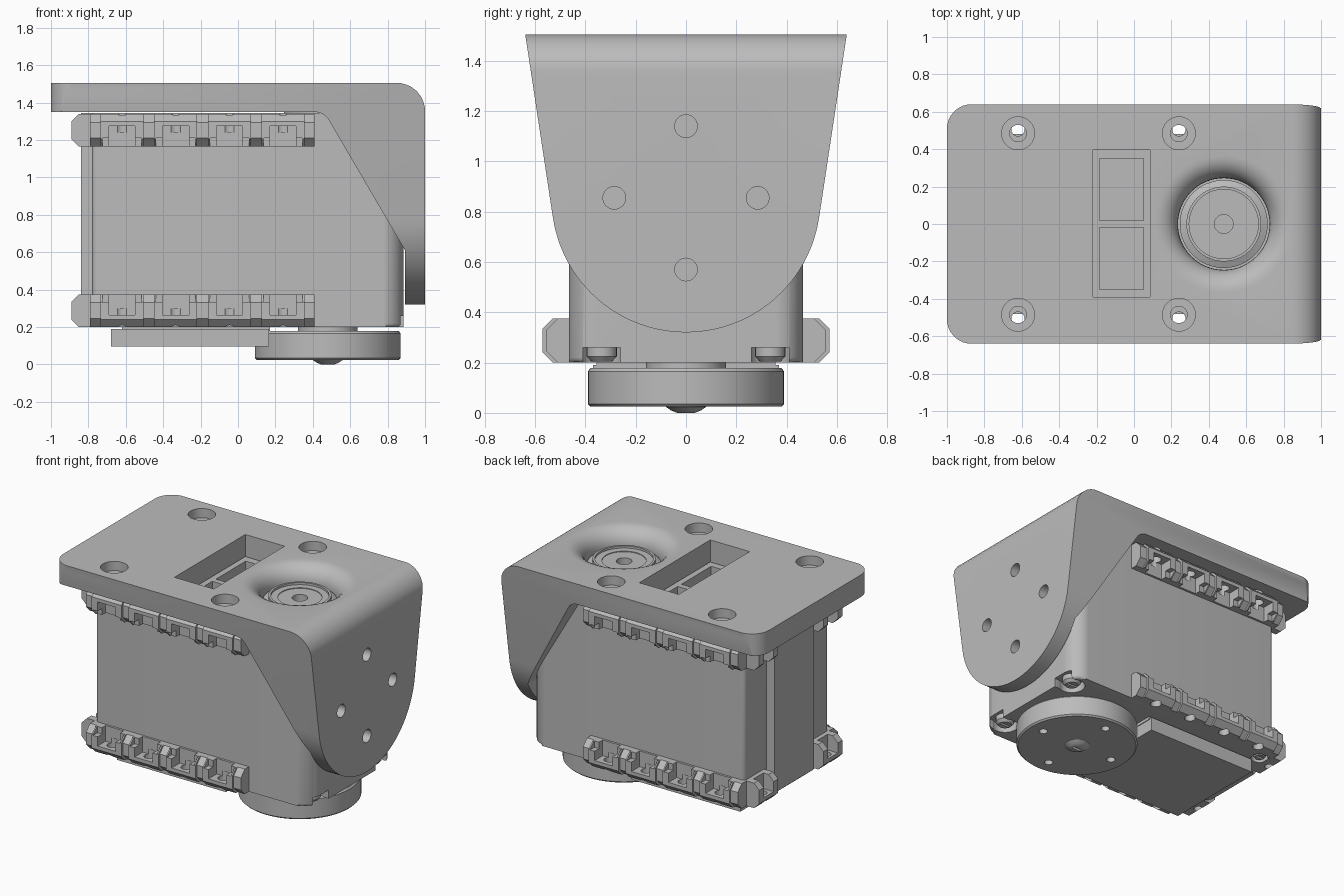
import bpy, bmesh, math
from mathutils import Vector, Matrix

if "Cube" in bpy.data.objects:
    bpy.data.objects.remove(bpy.data.objects["Cube"])

grey = bpy.data.materials.new("plain_grey")
grey.use_nodes = True
COLOUR = (0.5, 0.5, 0.5, 1)
grey.diffuse_color = COLOUR
grey.node_tree.nodes["Principled BSDF"].inputs["Base Color"].default_value = COLOUR


def finish(name, bm):
    bmesh.ops.recalc_face_normals(bm, faces=bm.faces)
    mesh = bpy.data.meshes.new(name)
    bm.to_mesh(mesh)
    bm.free()
    mesh.materials.append(grey)
    obj = bpy.data.objects.new(name, mesh)
    bpy.context.collection.objects.link(obj)
    return obj


def rounded(corners, steps=8):
    """Outline from (a, b, radius) corners, each replaced by an arc."""
    out = []
    for i, (a, b, r) in enumerate(corners):
        p = Vector((a, b))
        if r == 0:
            out.append((a, b))
            continue
        u = (Vector(corners[i - 1][:2]) - p).normalized()
        v = (Vector(corners[(i + 1) % len(corners)][:2]) - p).normalized()
        half = u.angle(v) / 2
        c = p + (u + v).normalized() * r / math.sin(half)
        s, e = p + u * r / math.tan(half) - c, p + v * r / math.tan(half) - c
        for k in range(steps + 1):
            out.append(tuple(c + s.lerp(e, k / steps).normalized() * r))
    return out


def prism(name, outline, axis, lo, hi, bottom_bevel=0):
    """Extrude an outline along an axis."""
    place = {"X": lambda a, b, c: (c, a, b),
             "Y": lambda a, b, c: (a, c, b),
             "Z": lambda a, b, c: (a, b, c)}[axis]
    bm = bmesh.new()
    rings = [[bm.verts.new(place(a, b, c)) for a, b in outline] for c in (lo, hi)]
    n = len(outline)
    caps = [bm.faces.new(r) for r in rings]
    for i in range(n):
        j = (i + 1) % n
        bm.faces.new((rings[0][i], rings[0][j], rings[1][j], rings[1][i]))
    if bottom_bevel:
        bmesh.ops.bevel(bm, geom=list(caps[0].edges), offset=bottom_bevel,
                        segments=3, profile=0.5, affect="EDGES")
    return finish(name, bm)


def box(name, x, y, z):
    return prism(name, [(x[0], y[0]), (x[1], y[0]), (x[1], y[1]), (x[0], y[1])], "Z", *z)


def rod(name, axis, centre, r, lo, hi, n=32):
    turn = [math.tau * i / n for i in range(n)]
    return prism(name, [(centre[0] + r * math.cos(t), centre[1] + r * math.sin(t))
                        for t in turn], axis, lo, hi)


def lathe(name, profile, centre, n=64):
    """Turn (radius, z) points, starting and ending on the axis."""
    bm = bmesh.new()
    verts = [bm.verts.new((r, 0, z)) for r, z in profile]
    edges = [bm.edges.new(pair) for pair in zip(verts, verts[1:])]
    bmesh.ops.spin(bm, geom=verts + edges, axis=(0, 0, 1), cent=(0, 0, 0),
                   angle=math.tau, steps=n, use_duplicate=False)
    bmesh.ops.remove_doubles(bm, verts=bm.verts, dist=0.0001)
    bmesh.ops.translate(bm, verts=bm.verts, vec=(*centre, 0))
    return finish(name, bm)


def combine(target, tool, operation="DIFFERENCE"):
    tool.hide_render = True
    mod = target.modifiers.new("boolean", "BOOLEAN")
    mod.object, mod.operation, mod.solver = tool, operation, "EXACT"
    bpy.context.view_layer.objects.active = target
    bpy.ops.object.modifier_apply(modifier=mod.name)
    bpy.data.objects.remove(tool)


def mirrored(obj, name, sy, sz, mid=0.77):
    """Copy reflected across y and across the motor's mid height."""
    copy = obj.copy()
    copy.data = obj.data.copy()
    copy.name = name
    up = Matrix.Translation((0, 0, mid))
    copy.data.transform(up @ Matrix.Diagonal((1, sy, sz, 1)) @ up.inverted())
    if sy * sz < 0:
        copy.data.flip_normals()
    bpy.context.collection.objects.link(copy)


AXLE = (0.48, 0)
CELLS = [-0.62, -0.333, -0.046, 0.24]
SIDES = (-1, 1)

# Bracket: bent plate with gussets, trimmed to a tapered outline
bracket = prism("bracket", rounded([
    (-1, 1.505, 0), (1, 1.505, 0.15), (1, 0.3, 0), (0.893, 0.3, 0),
    (0.893, 0.61, 0), (0.46, 1.35, 0.09), (-1, 1.35, 0)]), "Y", -0.7, 0.7)
start = math.radians(-8.7)
arc = [start - (math.pi + 2 * start) * i / 40 for i in range(41)]
outline = [(-0.64, 1.51), (0.64, 1.51)] + [
    (0.535 * math.cos(t), 0.855 + 0.535 * math.sin(t)) for t in arc]
combine(bracket, prism("taper", outline, "X", -1.1, 1.1), "INTERSECT")
combine(bracket, prism("corners", rounded([
    (-1, -0.64, 0.13), (1.1, -0.64, 0), (1.1, 0.64, 0), (-1, 0.64, 0.13)]),
    "Z", 0, 2), "INTERSECT")
for x in (CELLS[0], CELLS[-1]):
    for s in SIDES:
        combine(bracket, rod("bolt_hole", "Z", (x, s * 0.485), 0.045, 1.3, 1.6))
        combine(bracket, rod("counterbore", "Z", (x, s * 0.485), 0.088, 1.44, 1.6))
for k in range(4):
    t = k * math.pi / 2
    at = (0.285 * math.cos(t), 0.855 + 0.285 * math.sin(t))
    combine(bracket, rod("side_hole", "X", at, 0.045, 0.86, 1.1))
combine(bracket, box("window", (-0.22, 0.085), (-0.39, 0.395), (1.3, 1.6)))
flare = [(0.365 - 0.12 * math.cos(t), 1.385 + 0.12 * math.sin(t))
         for t in (i * math.pi / 16 for i in range(9))]
combine(bracket, lathe("flare", [(0, 1.25), (0.245, 1.25)] + flare
                       + [(0.365, 1.6), (0, 1.6)], AXLE))

# Motor body with a raised rear spine
body = prism("motor_body", rounded([
    (-0.78, -0.465, 0.025), (0.885, -0.465, 0.11), (0.885, 0.465, 0.11),
    (-0.78, 0.465, 0.025), (-0.78, 0.22, 0), (-0.84, 0.22, 0),
    (-0.84, -0.22, 0), (-0.78, -0.22, 0)]), "Z", 0.2, 1.345, 0.02)
for s in SIDES:
    y = sorted((s * 0.02, s * 0.35))
    combine(body, box("socket", (-0.185, 0.05), y, (1.2, 1.5)))
    combine(body, rod("front_recess", "Z", (0.805, s * 0.335), 0.085, 0.1, 0.26))
    combine(body, box("corner_notch", (0.8, 1), sorted((s * 0.26, s * 0.41)), (0.1, 0.26)))
    combine(body, rod("rear_recess", "Z", (-0.72, s * 0.4), 0.055, 0.1, 0.24))

# Case screws
for x, y, r in ((0.805, 0.335, 0.06), (-0.72, 0.4, 0.045)):
    for s in SIDES:
        screw = lathe("case_screw", [(0, 0.27), (r, 0.27), (r, 0.225),
                                     (r * 0.7, 0.205), (0, 0.205)], (x, s * y), 24)
        combine(screw, box("slot", (x - r * 0.6, x + r * 0.6),
                           (s * y - 0.008, s * y + 0.008), (0.19, 0.22)))

# Slotted mounting rails on the sides, and clips at the rear corners
def chamfered(inner, outer, c):
    d = c if outer > inner else -c
    return [(inner, 0.2), (outer - d, 0.2), (outer, 0.2 + c), (outer, 0.375 - c),
            (outer - d, 0.375), (inner, 0.375)]


rail = prism("side_rail", chamfered(0.45, 0.555, 0.045), "X", -0.79, 0.41)
for x in CELLS:
    combine(rail, prism("block", chamfered(0.45, 0.57, 0.04), "X",
                        x - 0.115, x + 0.115), "UNION")
for x in CELLS:
    combine(rail, box("pocket", (x - 0.07, x + 0.07), (0.48, 0.6), (0.265, 0.4)))
    combine(rail, box("wide_pocket", (x - 0.105, x + 0.105), (0.52, 0.6), (0.33, 0.4)))
    combine(rail, rod("nut_hole", "Z", (x, 0.505), 0.035, 0.1, 0.3, 24))

clip = prism("rear_clip", chamfered(-0.77, -0.89, 0.04), "Y", 0.25, 0.46)
combine(clip, box("pocket", (-1, -0.81), (0.3, 0.41), (0.265, 0.4)))
combine(clip, rod("nut_hole", "Z", (-0.84, 0.355), 0.03, 0.1, 0.3, 24))

for part in (rail, clip):
    for sy, sz in ((-1, 1), (1, -1), (-1, -1)):
        mirrored(part, part.name + "_copy", sy, sz)

# Bottom cover on a thin step
box("cover_step", (-0.62, 0.17), (-0.355, 0.355), (0.18, 0.22))
box("bottom_cover", (-0.68, 0.165), (-0.37, 0.37), (0.095, 0.19))

# Output disc with bolt holes and a domed centre screw
lathe("disc_neck", [(0, 0.15), (0.16, 0.15), (0.16, 0.25), (0, 0.25)], AXLE)
disc = lathe("output_disc", [(0, 0.025), (0.38, 0.025), (0.39, 0.035),
                             (0.39, 0.165), (0.38, 0.178), (0, 0.178)], AXLE)
for k in range(4):
    t = k * math.pi / 2
    at = (AXLE[0] + 0.285 * math.cos(t), 0.285 * math.sin(t))
    combine(disc, rod("disc_hole", "Z", at, 0.028, -0.1, 0.12, 20))
dome = lathe("disc_screw", [(0, 0.04), (0.08, 0.04), (0.08, 0.024), (0.06, 0.01),
                            (0.035, 0), (0, 0)], AXLE, 32)
combine(dome, box("slot", (0.445, 0.515), (-0.01, 0.01), (-0.1, 0.015)))

# Idler disc seen through the flared opening
lathe("idler_disc", [(0, 1.3), (0.235, 1.3), (0.235, 1.385), (0.2, 1.4),
                     (0.2, 1.42), (0.185, 1.42), (0.185, 1.405), (0.14, 1.405),
                     (0.14, 1.4), (0.05, 1.4), (0.05, 1.35), (0, 1.35)], AXLE)

# Smooth curved faces, keep edges sharp
bpy.ops.object.select_all(action="DESELECT")
for obj in bpy.context.scene.objects:
    if obj.type == "MESH":
        obj.select_set(True)
        bpy.context.view_layer.objects.active = obj
bpy.ops.object.shade_smooth_by_angle(angle=math.radians(30))
